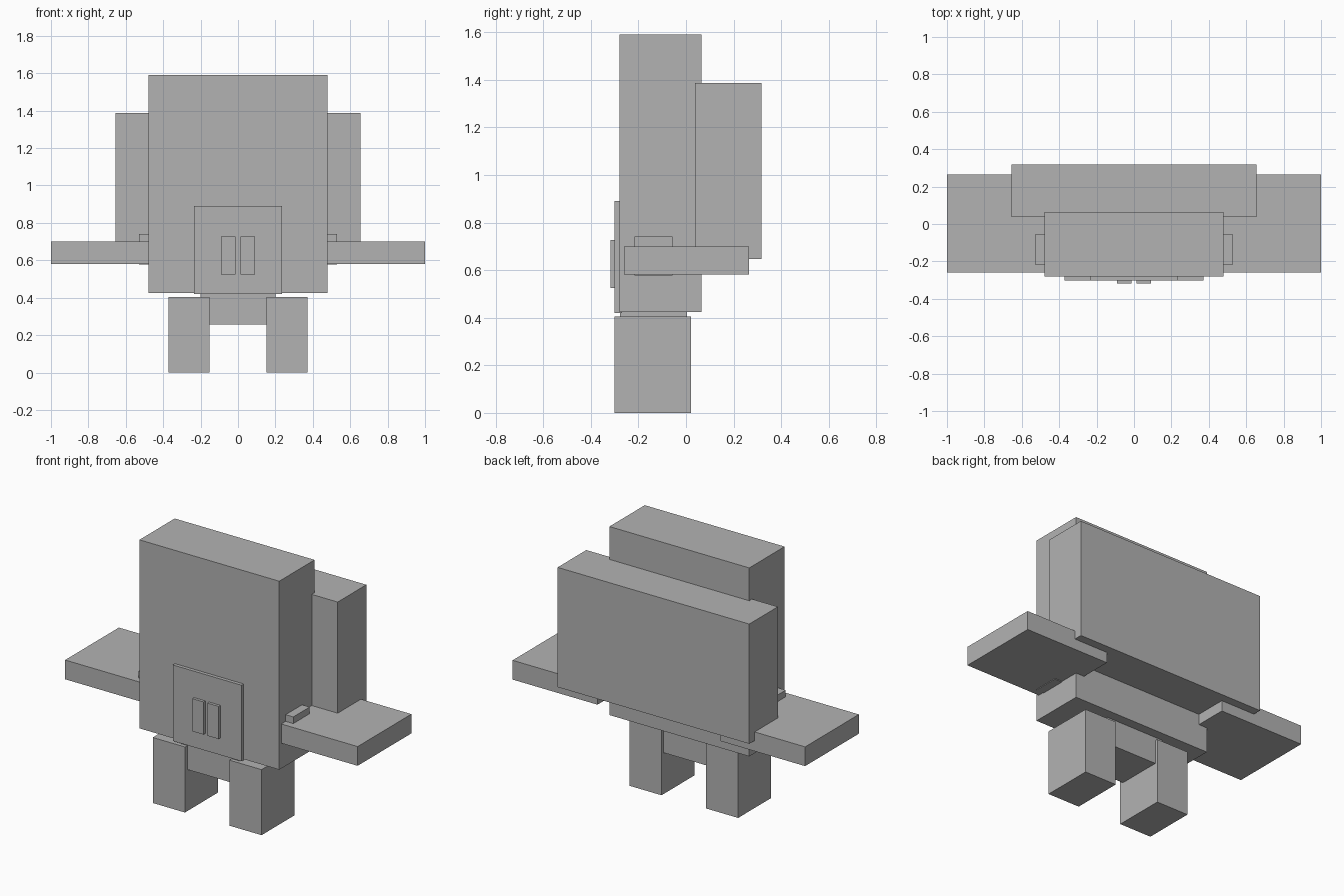
import bpy
import bmesh
from mathutils import Vector

cube = bpy.data.objects.get("Cube")
if cube:
    bpy.data.objects.remove(cube, do_unlink=True)

# One plain grey for the whole figure
grey = bpy.data.materials.new("plain grey")
grey.use_nodes = True
GREY = (0.45, 0.45, 0.45, 1)
grey.diffuse_color = GREY
grey.node_tree.nodes["Principled BSDF"].inputs["Base Color"].default_value = GREY


def box(name, x, y, z):
    """Flat-faced box spanning the given x, y and z ranges."""
    low, high = (Vector(c) for c in zip(x, y, z))
    bm = bmesh.new()
    bmesh.ops.create_cube(bm, size=1)
    bmesh.ops.scale(bm, vec=high - low, verts=bm.verts)
    bmesh.ops.translate(bm, vec=(low + high) / 2, verts=bm.verts)
    mesh = bpy.data.meshes.new(name)
    bm.to_mesh(mesh)
    bm.free()
    mesh.materials.append(grey)
    obj = bpy.data.objects.new(name, mesh)
    bpy.context.collection.objects.link(obj)
    return obj


def pair(name, x, y, z):
    """A box on the left (+x) and its mirror image on the right."""
    box("left_" + name, x, y, z)
    box("right_" + name, (-x[1], -x[0]), y, z)


# Torso, hips and face
box("body", (-0.478, 0.478), (-0.28, 0.065), (0.425, 1.59))
box("hips", (-0.2, 0.2), (-0.278, 0.005), (0.257, 0.427))
box("face_plate", (-0.235, 0.235), (-0.301, -0.27), (0.42, 0.89))
pair("eye", (0.013, 0.09), (-0.318, -0.295), (0.525, 0.727))

# Limbs and side parts
pair("leg", (0.152, 0.372), (-0.301, 0.022), (0, 0.405))
pair("side_knob", (0.42, 0.53), (-0.217, -0.057), (0.577, 0.741))
pair("wing", (0.42, 1), (-0.26, 0.265), (0.581, 0.7))

# Two blocks meeting at the middle of the back
pair("back_block", (0, 0.655), (0.038, 0.318), (0.647, 1.387))
